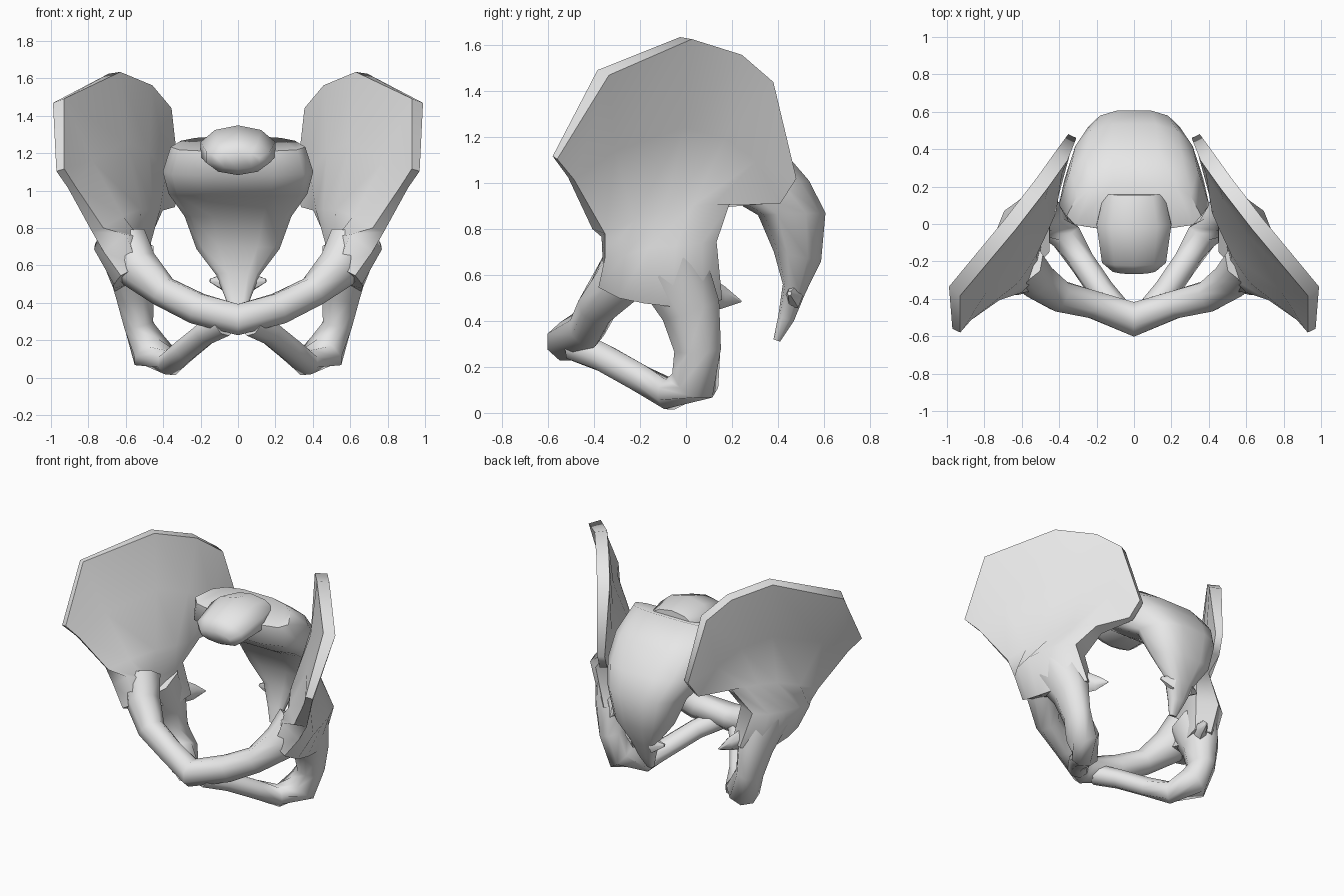
import bpy
import bmesh
from math import cos, sin, pi, copysign
from mathutils import Vector

cube = bpy.data.objects.get("Cube")
if cube:
    bpy.data.objects.remove(cube, do_unlink=True)

bone = bpy.data.materials.new("bone_grey")
bone.use_nodes = True
bone.diffuse_color = (0.8, 0.8, 0.8, 1)
bone.node_tree.nodes["Principled BSDF"].inputs["Base Color"].default_value = (0.8, 0.8, 0.8, 1)

X, Z = Vector((1, 0, 0)), Vector((0, 0, 1))


def skin(name, rings, mirrored=False):
    """Skin closed rings of equal, even length and cap both ends with quads."""
    bm = bmesh.new()
    loops = [[bm.verts.new(p) for p in ring] for ring in rings]
    n = len(loops[0])
    for a, b in zip(loops, loops[1:]):
        for i in range(n):
            j = (i + 1) % n
            bm.faces.new((a[i], a[j], b[j], b[i]))
    for end in (loops[0], loops[-1]):
        for i in range(n // 2 - 1):
            bm.faces.new((end[i], end[i + 1], end[n - 2 - i], end[n - 1 - i]))
    bmesh.ops.recalc_face_normals(bm, faces=bm.faces)
    mesh = bpy.data.meshes.new(name)
    bm.to_mesh(mesh)
    bm.free()
    mesh.materials.append(bone)
    obj = bpy.data.objects.new(name, mesh)
    bpy.context.collection.objects.link(obj)
    if mirrored:
        mod = obj.modifiers.new("Mirror", 'MIRROR')
        mod.use_mirror_merge = False
    bpy.ops.object.select_all(action='DESELECT')
    obj.select_set(True)
    bpy.context.view_layer.objects.active = obj
    bpy.ops.object.shade_smooth_by_angle(angle=pi / 3)
    return obj


def tube(name, path, ref, sides=8, mirrored=False):
    """Path of (x, y, z, radius along ref, radius across ref)."""
    pts = [Vector(p[:3]) for p in path]
    rings = []
    for i, (x, y, z, ru, rv) in enumerate(path):
        t = (pts[min(i + 1, len(pts) - 1)] - pts[max(i - 1, 0)]).normalized()
        u = (ref - t * ref.dot(t)).normalized()
        v = t.cross(u)
        angles = [2 * pi * (k + 0.5) / sides for k in range(sides)]
        rings.append([pts[i] + u * ru * cos(a) + v * rv * sin(a) for a in angles])
    return skin(name, rings, mirrored)


def blade(name, rows, thickness):
    """Sheet through rows of points, thickened along its normals row by row."""
    rows = [[Vector(p) for p in row] for row in rows]
    last_r, last_c = len(rows) - 1, len(rows[0]) - 1
    rings = []
    for r, row in enumerate(rows):
        outer, inner = [], []
        for c, p in enumerate(row):
            along = row[min(c + 1, last_c)] - row[max(c - 1, 0)]
            down = rows[min(r + 1, last_r)][c] - rows[max(r - 1, 0)][c]
            edge = 0.6 if c in (0, last_c) else 1
            off = along.cross(down).normalized() * thickness[r] * edge
            outer.append(p + off)
            inner.append(p - off)
        rings.append(outer + inner[::-1])
    return skin(name, rings, mirrored=True)


# Wing of the hip, from the crest down to the hip socket, front to back
crest = [(.95, -.57, 1.11), (.96, -.36, 1.48), (.66, 0, 1.63),
         (.49, .22, 1.56), (.39, .36, 1.44), (.33, .47, 1.02)]
fossa = [(.89, -.50, 1.02), (.81, -.33, 1.15), (.63, -.03, 1.25),
         (.51, .15, 1.20), (.42, .29, 1.10), (.36, .40, .91)]
neck = [(.75, -.38, .79), (.67, -.27, .85), (.58, -.13, .89),
        (.52, 0, .90), (.48, .09, .90), (.44, .17, .90)]
socket = [(.66, -.36, .72), (.65, -.28, .72), (.64, -.18, .72),
          (.62, -.08, .72), (.58, .02, .73), (.54, .10, .74)]
base = [(.58, -.37, .57), (.58, -.28, .53), (.58, -.18, .50),
        (.57, -.08, .48), (.53, .04, .48), (.48, .13, .50)]
blade("hip_wing", [crest, fossa, neck, socket, base], [.04, .04, .07, .125, .09])

# Front arch running from one socket to the other
half = [(.60, -.20, .70, .15, .12), (.53, -.29, .58, .12, .11),
        (.40, -.385, .46, .085, .09), (.22, -.43, .37, .09, .08)]
middle = [(0, -.51, .31, .09, .10)]
other = [(-p[0],) + p[1:] for p in reversed(half)]
tube("front_arch", half + middle + other, Z)

# Seat bone and the lower strut that returns to the front arch
tube("seat_bone", [(.58, -.08, .66, .14, .18), (.55, .02, .45, .11, .14),
                   (.53, .05, .28, .085, .11), (.47, .04, .14, .11, .11),
                   (.36, -.07, .08, .09, .07), (.28, -.20, .15, .07, .065),
                   (.17, -.36, .24, .07, .065), (.07, -.48, .29, .07, .07)],
     X, mirrored=True)

# Pointed spur behind the socket
tube("seat_spur", [(.50, .08, .52, .05, .08), (.45, .16, .50, .03, .05),
                   (.42, .24, .485, .004, .004)], X, sides=6, mirrored=True)


def sacrum_ring(yf, zf, yb, zb, w, sides=12):
    """Rounded-box section, wider at the front than at the back."""
    front, back = Vector((0, yf, zf)), Vector((0, yb, zb))
    mid, depth = (front + back) / 2, (back - front) / 2
    ring = []
    for k in range(sides):
        a = 2 * pi * (k + 0.5) / sides
        c, s = (copysign(abs(f) ** 0.65, f) for f in (cos(a), sin(a)))
        ring.append(mid + X * w * c * (1 - 0.2 * s) + depth * s)
    return ring


# Sacrum, curving down and back and then forward to the tail tip
skin("sacrum", [sacrum_ring(*s) for s in (
    (-.03, 1.21, .22, 1.29, .34), (-.03, 1.08, .42, 1.15, .38),
    (.12, .97, .54, 1.01, .35), (.31, .86, .61, .87, .27),
    (.38, .70, .59, .66, .21), (.42, .56, .52, .52, .11),
    (.40, .42, .47, .40, .06), (.38, .32, .41, .31, .025))])

# Rounded joint body at the top of the sacrum
tube("sacrum_top", [(0, -.25, 1.16, .12, .05), (0, -.20, 1.18, .18, .10),
                    (0, 0, 1.22, .21, .13), (0, .16, 1.23, .17, .08)], X, sides=10)

# Small side horns of the tail bone
tube("tail_horn", [(.06, .47, .51, .06, .04), (.15, .45, .52, .01, .01)],
     Z, sides=6, mirrored=True)
